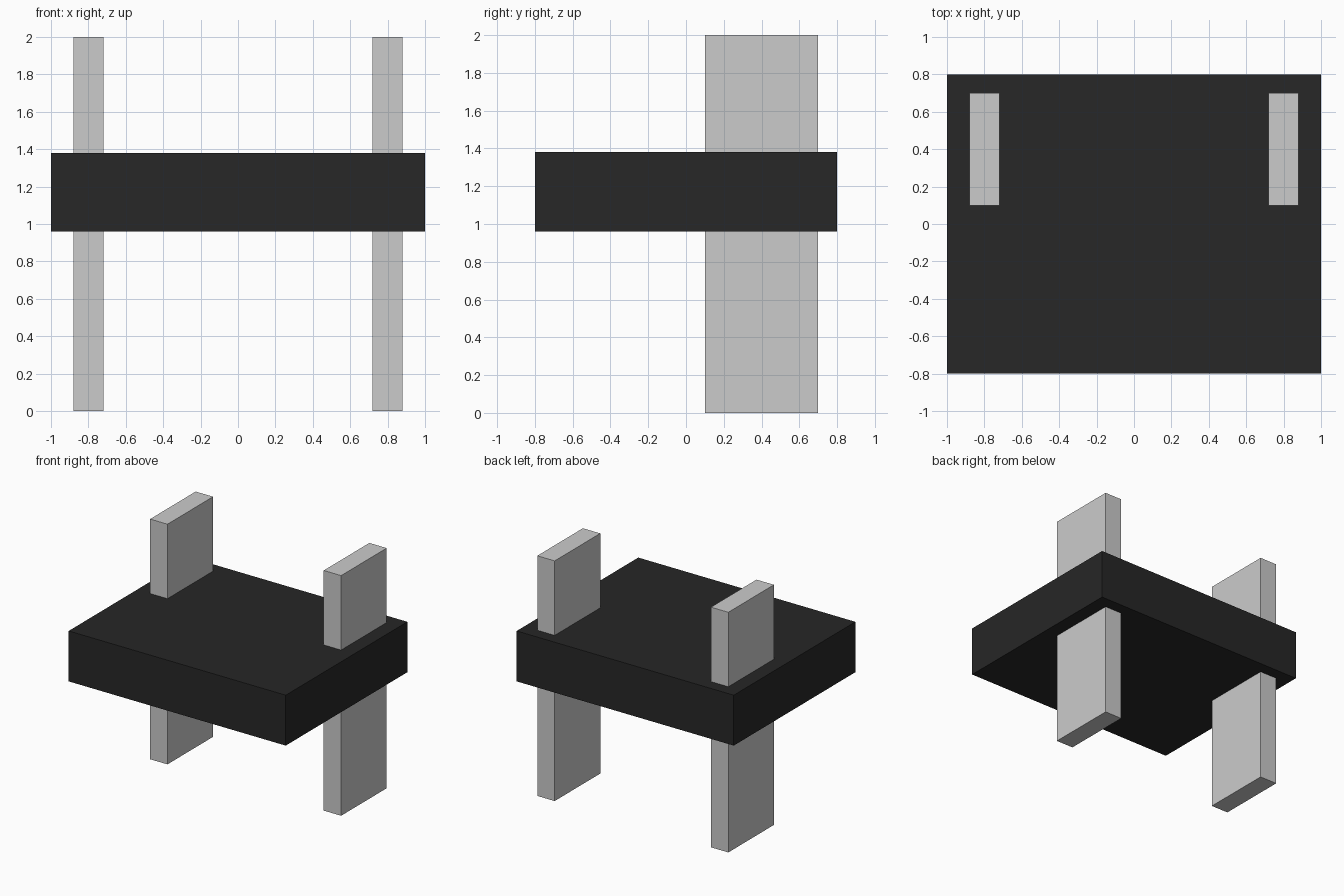
import bpy

if "Cube" in bpy.data.objects:
    bpy.data.objects.remove(bpy.data.objects["Cube"])


def box(name, lo, hi):
    """Axis-aligned box between two corners."""
    centre = [(a + b) / 2 for a, b in zip(lo, hi)]
    bpy.ops.mesh.primitive_cube_add(size=1, location=centre)
    obj = bpy.context.object
    obj.name = name
    obj.scale = [b - a for a, b in zip(lo, hi)]
    bpy.ops.object.transform_apply(location=False, rotation=False, scale=True)
    return obj


# Dark slab
slab = box("slab", (-1, -0.8, 0.96), (1, 0.8, 1.38))
dark = bpy.data.materials.new("dark")
dark.diffuse_color = (0.02, 0.02, 0.02, 1)
dark.use_nodes = True
dark.node_tree.nodes["Principled BSDF"].inputs["Base Color"].default_value = dark.diffuse_color
slab.data.materials.append(dark)

# Upright posts passing through the slab, one each side
for side, x in (("left", -0.8), ("right", 0.8)):
    box(side + "_post", (x - 0.08, 0.1, 0), (x + 0.08, 0.7, 2))
